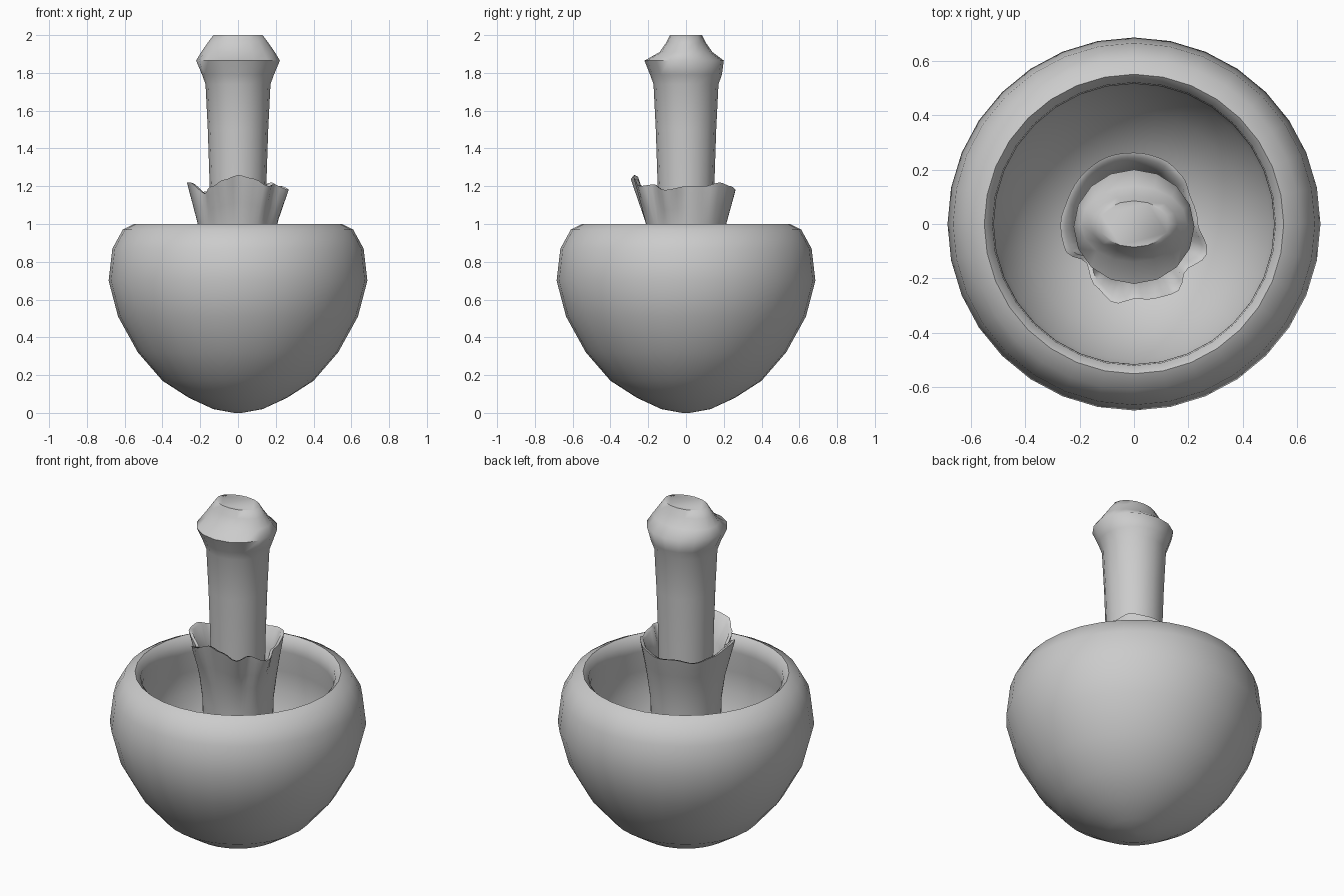
import bpy, bmesh, math

if "Cube" in bpy.data.objects:
    bpy.data.objects.remove(bpy.data.objects["Cube"])


def loft(name, rings, n):
    """Skin closed rings; each ring is a function angle -> (x, y, z). Ends are capped."""
    bm = bmesh.new()
    loops = []
    for ring in rings:
        loops.append([bm.verts.new(ring(2 * math.pi * i / n)) for i in range(n)])
    for a, b in zip(loops, loops[1:]):
        for i in range(n):
            j = (i + 1) % n
            bm.faces.new((a[i], a[j], b[j], b[i]))
    bm.faces.new(loops[0][::-1])
    bm.faces.new(loops[-1])
    bmesh.ops.recalc_face_normals(bm, faces=bm.faces[:])
    mesh = bpy.data.meshes.new(name)
    bm.to_mesh(mesh)
    bm.free()
    ob = bpy.data.objects.new(name, mesh)
    bpy.context.collection.objects.link(ob)
    bpy.ops.object.select_all(action='DESELECT')
    ob.select_set(True)
    bpy.context.view_layer.objects.active = ob
    bpy.ops.object.shade_smooth_by_angle(angle=math.radians(60))
    return ob


def ellipse(rx, z, ry=None, cy=0.0):
    ry = rx if ry is None else ry
    return lambda a: (rx * math.cos(a), cy + ry * math.sin(a), z)


# Bowl: rounded outside, thick rim, hollow inside
outer = [(0.02, 0.0), (0.13, 0.02), (0.26, 0.08), (0.40, 0.17), (0.53, 0.32),
         (0.635, 0.51), (0.685, 0.70), (0.665, 0.87), (0.61, 0.97), (0.55, 1.0)]
inner = [(0.52, 0.97), (0.515, 0.91), (0.54, 0.78), (0.54, 0.66), (0.50, 0.50),
         (0.41, 0.34), (0.29, 0.22), (0.15, 0.15), (0.02, 0.13)]
loft("bowl", [ellipse(r, z) for r, z in outer + inner], 32)

# Ragged collar edge: angle in degrees, radius, height
edge = [(0, 0.235, 1.20), (25, 0.23, 1.20), (45, 0.25, 1.22), (65, 0.26, 1.20),
        (90, 0.262, 1.18), (112, 0.265, 1.19), (135, 0.262, 1.17), (160, 0.26, 1.19),
        (180, 0.27, 1.22), (202, 0.27, 1.22), (218, 0.225, 1.16), (240, 0.27, 1.20),
        (256, 0.30, 1.235), (270, 0.275, 1.26), (287, 0.285, 1.24), (303, 0.295, 1.20),
        (318, 0.255, 1.21), (337, 0.29, 1.18), (360, 0.235, 1.20)]


def ragged(t, base_r, base_z, inset=0.0):
    """Ring blended from a plain circle (t=0) to the ragged edge (t=1)."""
    def ring(a):
        d = math.degrees(a) % 360
        for (d0, r0, z0), (d1, r1, z1) in zip(edge, edge[1:]):
            if d0 <= d <= d1:
                k = (d - d0) / (d1 - d0)
                k = k * k * (3 - 2 * k)
                r, z = r0 + (r1 - r0) * k, z0 + (z1 - z0) * k
                break
        r = base_r + (r - base_r) * t - inset
        return (r * math.cos(a), r * math.sin(a), base_z + (z - base_z) * t)
    return ring


# Torn collar around the stem
loft("collar", [ellipse(0.19, 0.14), ellipse(0.185, 0.6), ellipse(0.19, 0.85),
                ragged(0.12, 0.205, 0.97), ragged(0.5, 0.205, 0.97),
                ragged(0.85, 0.21, 0.97), ragged(1, 0.2, 0.97),
                ragged(0.97, 0.2, 0.97, 0.018), ragged(0.5, 0.2, 0.97, 0.028),
                ragged(0, 0.18, 0.97), ellipse(0.15, 0.88)], 64)

# Stem with a knobbed, slightly flattened tip
loft("stem", [ellipse(0.145, 0.8), ellipse(0.15, 1.2), ellipse(0.16, 1.5),
              ellipse(0.172, 1.74), ellipse(0.19, 1.79),
              ellipse(0.222, 1.865, 0.21, -0.01), ellipse(0.195, 1.91, 0.14),
              ellipse(0.16, 1.96, 0.105), ellipse(0.13, 2.0, 0.085)], 16)
